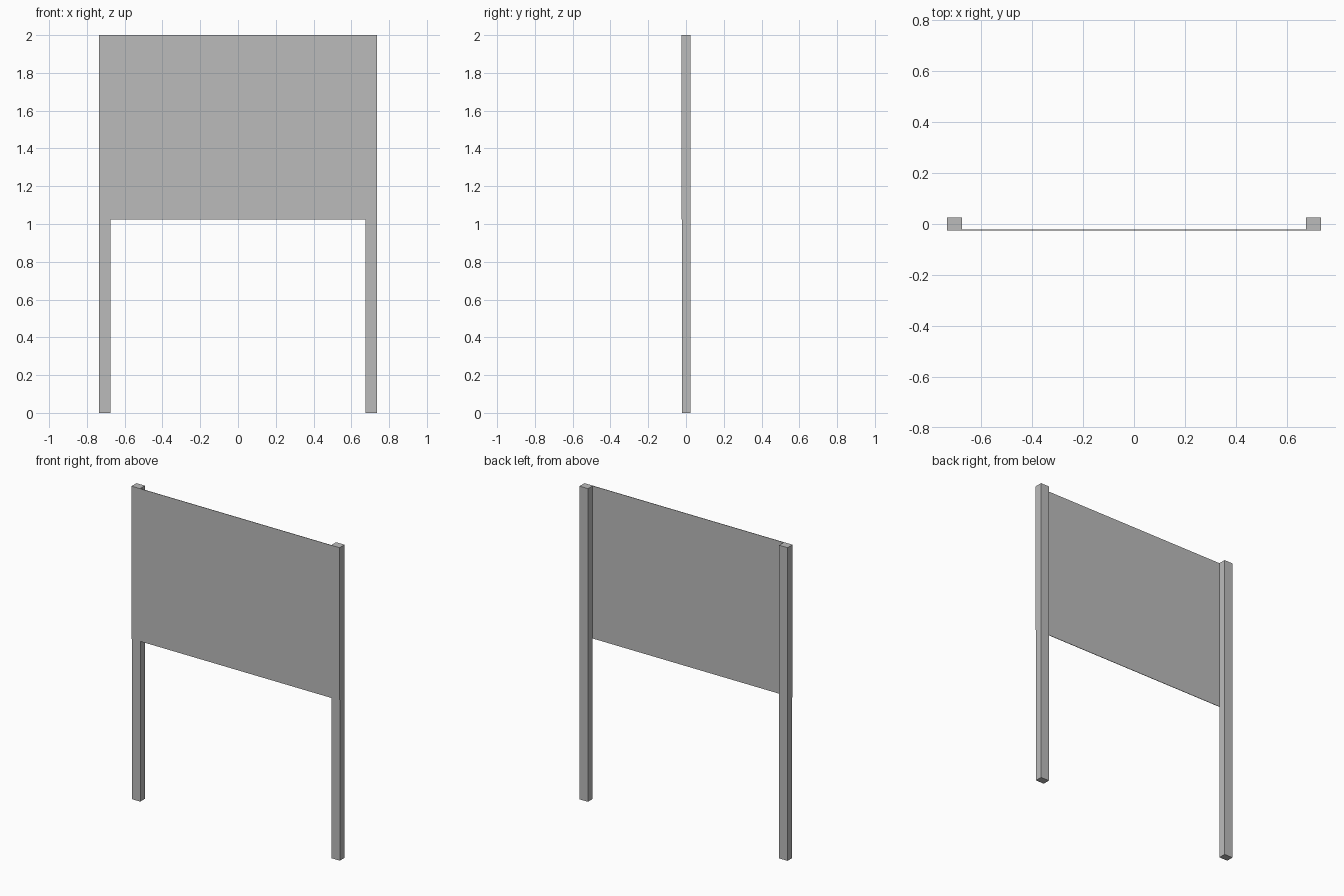
import bpy

cube = bpy.data.objects.get("Cube")
if cube:
    bpy.data.objects.remove(cube, do_unlink=True)

# One plain grey for the whole sign
GREY = (0.5, 0.5, 0.5, 1.0)
grey = bpy.data.materials.new("plain_grey")
grey.use_nodes = True
grey.diffuse_color = GREY
grey.node_tree.nodes["Principled BSDF"].inputs["Base Color"].default_value = GREY


def box(name, low, high):
    """Add an axis-aligned box between two corners."""
    centre = [(a + b) / 2 for a, b in zip(low, high)]
    size = [b - a for a, b in zip(low, high)]
    bpy.ops.mesh.primitive_cube_add(size=1, location=centre)
    obj = bpy.context.object
    obj.name = name
    obj.scale = size
    bpy.ops.object.transform_apply(location=False, rotation=False, scale=True)
    obj.data.materials.append(grey)
    return obj


HALF_WIDTH = 0.735
POST_WIDTH = 0.06
HEIGHT = 2.0
BACK, POST_FRONT, PANEL_FRONT = 0.025, -0.022, -0.025
PANEL_BOTTOM = 1.025

# Square posts at both ends
for side, x in (("right", -HALF_WIDTH), ("left", HALF_WIDTH - POST_WIDTH)):
    box(side + "_post", (x, POST_FRONT, 0), (x + POST_WIDTH, BACK, HEIGHT))

# Thin board fixed across the front of the posts
box("sign_panel", (-HALF_WIDTH, PANEL_FRONT, PANEL_BOTTOM),
    (HALF_WIDTH, POST_FRONT, HEIGHT))
